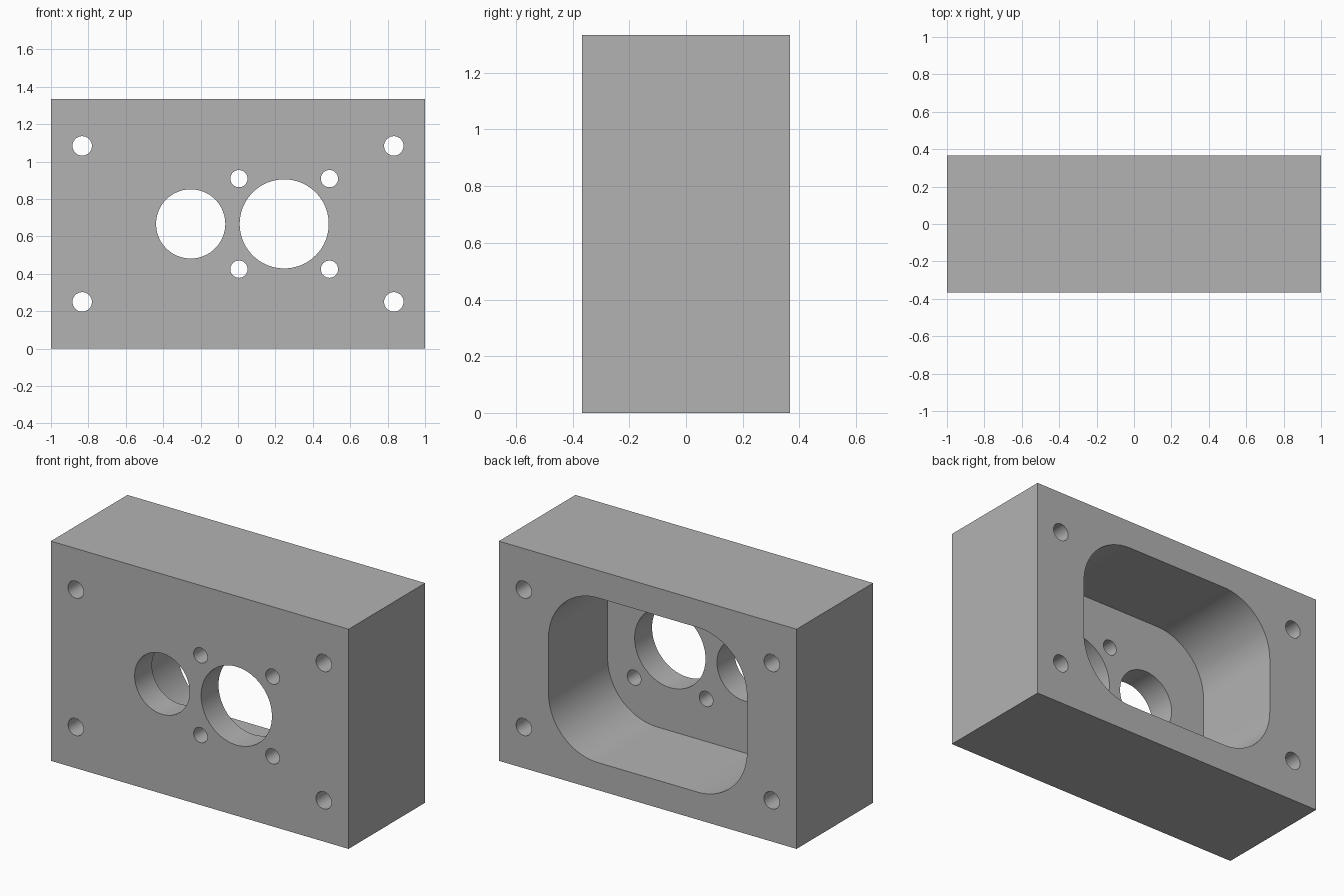
import bpy
import bmesh
from math import sin, cos, pi, radians

WIDTH, DEPTH, HEIGHT = 2.0, 0.734, 1.334
MID_Z = HEIGHT / 2
FLOOR_Y = -0.2          # inner face of the front wall

cube = bpy.data.objects.get("Cube")
if cube:
    bpy.data.objects.remove(cube, do_unlink=True)

grey = bpy.data.materials.new("plain_grey")
grey.use_nodes = True
COLOUR = (0.45, 0.45, 0.45, 1)
grey.diffuse_color = COLOUR
grey.node_tree.nodes["Principled BSDF"].inputs["Base Color"].default_value = COLOUR


def circle(x, z, radius, count=64):
    return [(x + radius * cos(2 * pi * i / count), z + radius * sin(2 * pi * i / count))
            for i in range(count)]


def rounded_rectangle(half_w, half_h, radius, steps=24):
    points = []
    for quarter, (sx, sz) in enumerate([(1, 1), (-1, 1), (-1, -1), (1, -1)]):
        for i in range(steps + 1):
            a = (quarter + i / steps) * pi / 2
            points.append((sx * (half_w - radius) + radius * cos(a),
                           MID_Z + sz * (half_h - radius) + radius * sin(a)))
    return points


def prism(name, outlines, y0, y1):
    """Extrude closed x-z outlines from y0 to y1."""
    bm = bmesh.new()
    for outline in outlines:
        face = bm.faces.new([bm.verts.new((x, y0, z)) for x, z in outline])
        top = bmesh.ops.extrude_face_region(bm, geom=[face])["geom"]
        for v in top:
            if isinstance(v, bmesh.types.BMVert):
                v.co.y = y1
    bmesh.ops.recalc_face_normals(bm, faces=bm.faces)
    mesh = bpy.data.meshes.new(name)
    bm.to_mesh(mesh)
    bm.free()
    mesh.materials.append(grey)
    obj = bpy.data.objects.new(name, mesh)
    bpy.context.collection.objects.link(obj)
    return obj


# Solid block
w = WIDTH / 2
block = prism("housing_block", [[(-w, 0), (w, 0), (w, HEIGHT), (-w, HEIGHT)]],
              -DEPTH / 2, DEPTH / 2)

# Rounded pocket open at the back
pocket = prism("pocket_cutter", [rounded_rectangle(0.667, 0.5, 0.333)], FLOOR_Y, 0.6)

# Two large bores, four screw holes round the larger one, four corner holes
holes = [circle(0.247, MID_Z, 0.238, 96), circle(-0.253, MID_Z, 0.185, 96)]
for sx in (-1, 1):
    for sz in (-1, 1):
        holes.append(circle(0.247 + sx * 0.242, MID_Z + sz * 0.242, 0.046, 48))
        holes.append(circle(sx * 0.833, MID_Z + sz * 0.417, 0.052, 48))
bores = prism("hole_cutter", holes, -0.6, 0.6)

# Cut the block, then drop the cutters
bpy.ops.object.select_all(action="DESELECT")
block.select_set(True)
bpy.context.view_layer.objects.active = block
for cutter in (pocket, bores):
    cutter.hide_render = True
    mod = block.modifiers.new(cutter.name, "BOOLEAN")
    mod.operation = "DIFFERENCE"
    mod.solver = "EXACT"
    mod.object = cutter
    bpy.ops.object.modifier_apply(modifier=mod.name)
    bpy.data.objects.remove(cutter, do_unlink=True)

bpy.ops.object.shade_smooth_by_angle(angle=radians(30))
